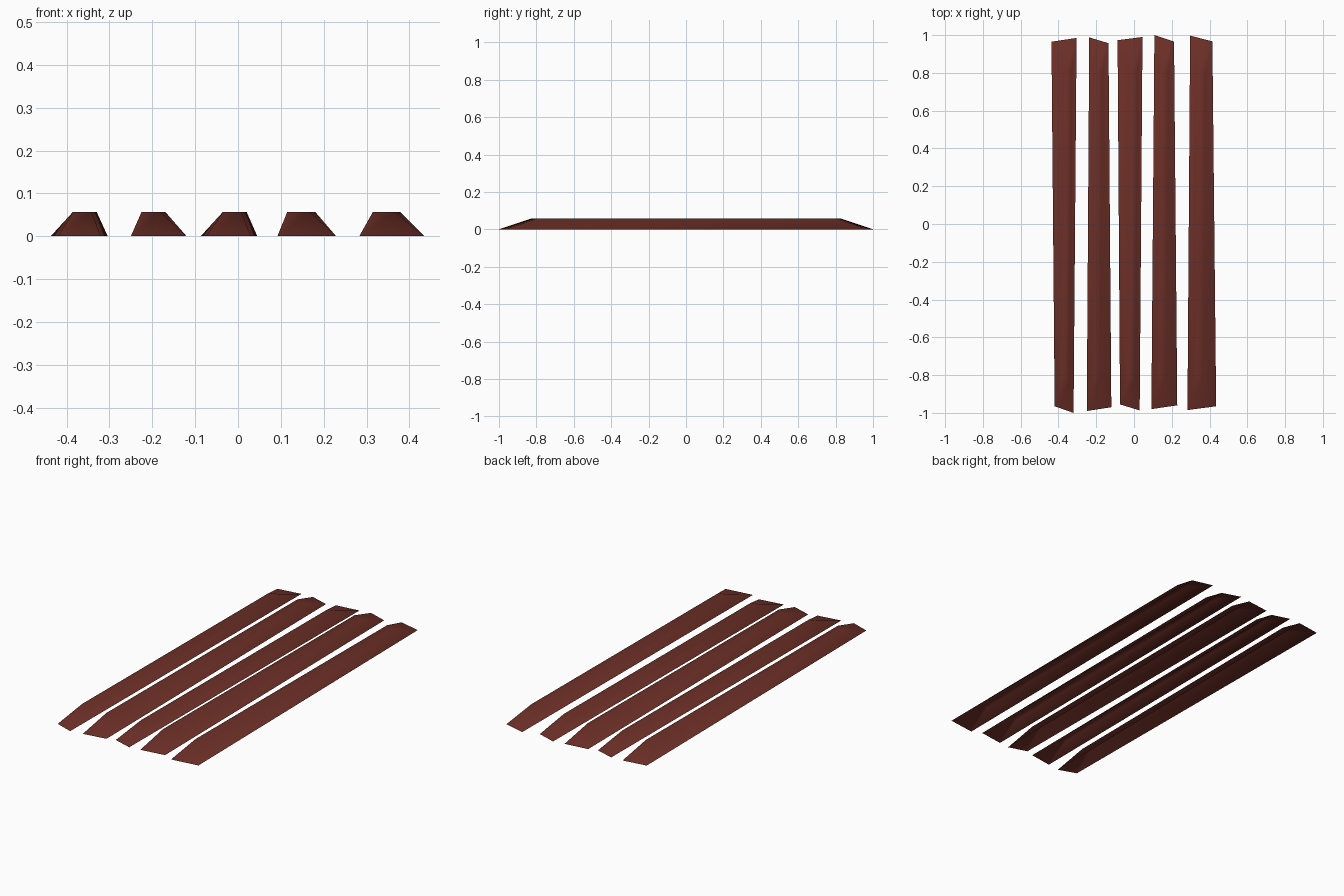
import bpy, bmesh

if "Cube" in bpy.data.objects:
    bpy.data.objects.remove(bpy.data.objects["Cube"])

wood = bpy.data.materials.new("dark red wood")
wood.diffuse_color = (0.15, 0.028, 0.020, 1)
wood.use_nodes = True
wood.node_tree.nodes["Principled BSDF"].inputs["Base Color"].default_value = wood.diffuse_color

HEIGHT = 0.057
TOP_Y = 0.83    # bevelled ends: the top is this fraction of the length


def plank(name, base, top_x):
    """base: front left, front right, back right, back left (x, y); top_x in the same order."""
    bm = bmesh.new()
    low = [bm.verts.new((x, y, 0)) for x, y in base]
    high = [bm.verts.new((tx, y * TOP_Y, HEIGHT)) for (x, y), tx in zip(base, top_x)]
    # top and sloping sides; the underside is open
    bm.faces.new(high)
    for i in range(4):
        j = (i + 1) % 4
        bm.faces.new((low[i], low[j], high[j], high[i]))
    for f in bm.faces:
        f.smooth = True
    me = bpy.data.meshes.new(name)
    bm.to_mesh(me)
    bm.free()
    me.materials.append(wood)
    bpy.context.collection.objects.link(bpy.data.objects.new(name, me))


# five uneven planks side by side, left to right
plank("plank_1", [(-0.42, -0.965), (-0.32, -1.0), (-0.304, 0.985), (-0.437, 0.965)],
      (-0.385, -0.342, -0.330, -0.373))
plank("plank_2", [(-0.25, -0.99), (-0.12, -0.97), (-0.135, 0.957), (-0.237, 0.988)],
      (-0.225, -0.182, -0.170, -0.213))
plank("plank_3", [(-0.074, -0.955), (0.03, -0.987), (0.045, 0.99), (-0.087, 0.973)],
      (-0.035, 0.008, 0.020, -0.023))
plank("plank_4", [(0.092, -0.98), (0.229, -0.96), (0.212, 0.966), (0.108, 1.0)],
      (0.115, 0.168, 0.180, 0.127))
plank("plank_5", [(0.283, -0.985), (0.435, -0.965), (0.415, 0.967), (0.297, 0.997)],
      (0.315, 0.366, 0.378, 0.327))
